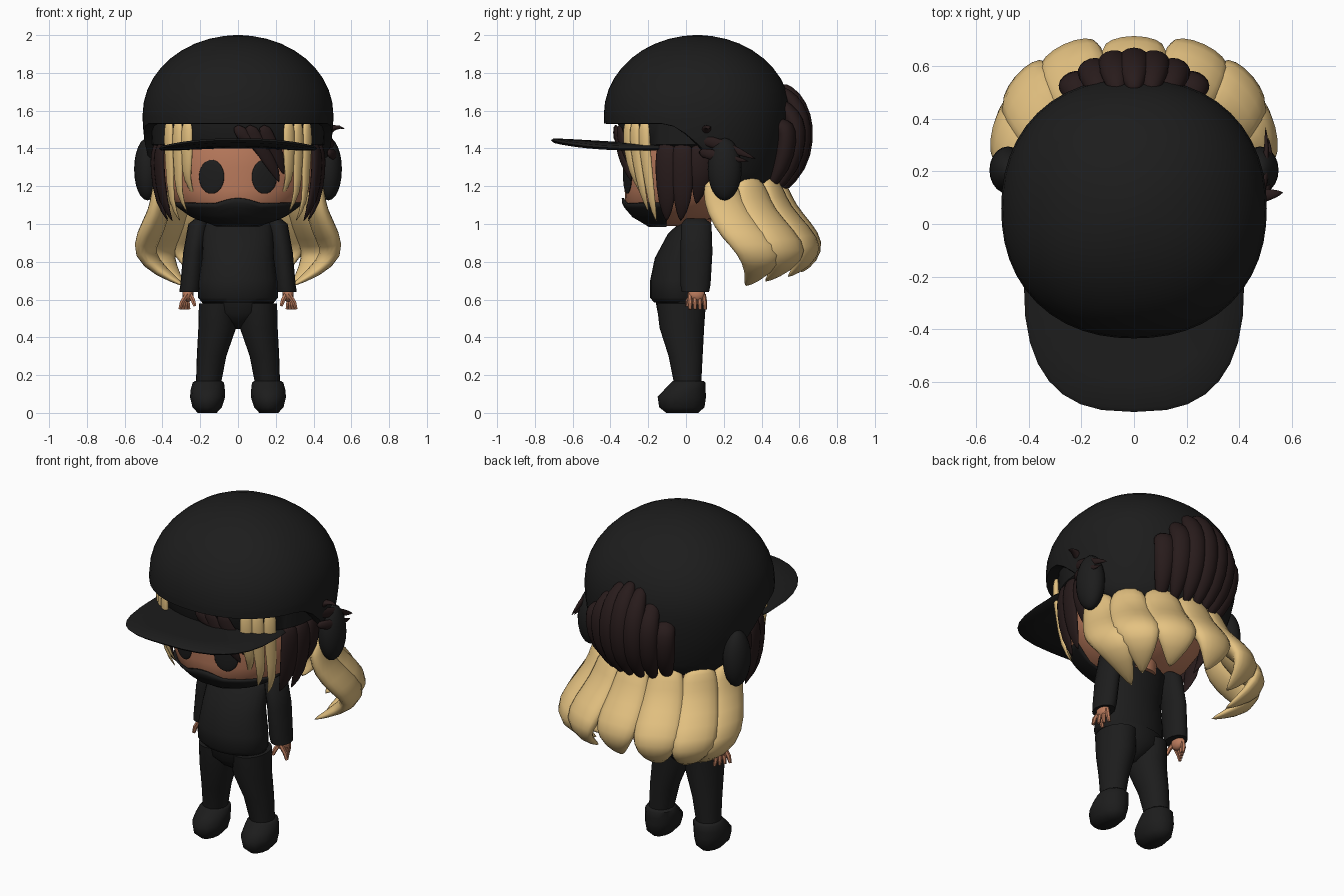
import bpy
import bmesh
from math import sin, cos, pi, radians, sqrt
from mathutils import Vector

cube = bpy.data.objects.get("Cube")
if cube:
    bpy.data.objects.remove(cube)


def material(name, rgb):
    m = bpy.data.materials.new(name)
    m.use_nodes = True
    m.diffuse_color = (*rgb, 1)
    bsdf = m.node_tree.nodes["Principled BSDF"]
    bsdf.inputs["Base Color"].default_value = (*rgb, 1)
    bsdf.inputs["Roughness"].default_value = 0.8
    return m


BLACK = material("black cloth", (0.012, 0.012, 0.012))
BROWN = material("dark brown hair", (0.021, 0.011, 0.011))
GOLD = material("golden hair", (0.78, 0.54, 0.22))
SKIN = material("skin", (0.5, 0.2, 0.11))


def finish(name, bm, mat, subdivide=False):
    bmesh.ops.recalc_face_normals(bm, faces=bm.faces)
    mesh = bpy.data.meshes.new(name)
    bm.to_mesh(mesh)
    bm.free()
    mesh.materials.append(mat)
    ob = bpy.data.objects.new(name, mesh)
    bpy.context.collection.objects.link(ob)
    bpy.ops.object.select_all(action='DESELECT')
    ob.select_set(True)
    bpy.context.view_layer.objects.active = ob
    if subdivide:
        bpy.ops.object.shade_smooth()
        soften = ob.modifiers.new("soften", 'SUBSURF')
        soften.levels = soften.render_levels = 1
    else:
        bpy.ops.object.shade_smooth_by_angle(angle=radians(50))
    return ob


def skin_rings(bm, rings, closed=True, caps=(True, True)):
    """Bridge a list of point rings with quads."""
    rows = [[bm.verts.new(p) for p in ring] for ring in rings]
    n = len(rows[0])
    for a, b in zip(rows, rows[1:]):
        for i in range(n if closed else n - 1):
            j = (i + 1) % n
            bm.faces.new((a[i], a[j], b[j], b[i]))
    for row, wanted in zip((rows[0], rows[-1]), caps):
        if wanted:
            bm.faces.new(row)


def oval(x, y, z, rx, ry, n=24):
    return [(x + rx * cos(2 * pi * i / n), y + ry * sin(2 * pi * i / n), z) for i in range(n)]


def loft(name, rings, mat, n=24):
    bm = bmesh.new()
    skin_rings(bm, [oval(*r, n=n) for r in rings])
    return finish(name, bm, mat)


def ball(name, center, radii, mat, turn=0):
    bm = bmesh.new()
    bmesh.ops.create_uvsphere(bm, u_segments=20, v_segments=12, radius=1)
    ob = finish(name, bm, mat)
    ob.location, ob.scale, ob.rotation_euler.z = center, radii, turn
    return ob


def strand(bm, path, sides, widths, thick, n=8):
    """Tapered flat lock of hair: sides are the across directions."""
    path = [Vector(p) for p in path]
    rings = []
    for i, p in enumerate(path):
        along = (path[min(i + 1, len(path) - 1)] - path[max(i - 1, 0)]).normalized()
        side = Vector(sides[i]).normalized()
        out = along.cross(side).normalized()
        t = thick * widths[i] / max(widths)
        rings.append([p + side * widths[i] * cos(2 * pi * k / n) + out * t * sin(2 * pi * k / n)
                      for k in range(n)])
    skin_rings(bm, rings)


# Head
HEAD = [(0.99, -0.08, 0.10, 0.10), (1.03, -0.06, 0.23, 0.20), (1.10, -0.02, 0.33, 0.30),
        (1.18, 0.0, 0.38, 0.325), (1.30, 0.02, 0.41, 0.355), (1.45, 0.04, 0.42, 0.37),
        (1.62, 0.05, 0.36, 0.32)]


def head_at(z):
    for a, b in zip(HEAD, HEAD[1:]):
        if z <= b[0]:
            t = (z - a[0]) / (b[0] - a[0])
            return [p + (q - p) * t for p, q in zip(a, b)][1:]
    return HEAD[-1][1:]


loft("head", [(0, cy, z, rx, ry) for z, cy, rx, ry in HEAD], SKIN, 32)
loft("neck", [(0, 0.05, 0.96, 0.09, 0.08), (0, 0.05, 1.1, 0.1, 0.09)], SKIN)
for s, label in ((1, "left"), (-1, "right")):
    ball(label + "_eye", (s * 0.14, -0.31, 1.25), (0.07, 0.012, 0.09), BLACK, s * radians(17))
    ball(label + "_ear_cover", (s * 0.48, 0.205, 1.29), (0.07, 0.09, 0.165), BLACK)


# Face mask with a raised nose in its upper edge
def mask_point(t, k):
    a = radians(-78 + 156 * k)
    nose = max(0, cos(4.5 * a)) if abs(a) < 0.4 else 0
    z = 0.985 + (0.12 + 0.032 * nose) * t
    cy, rx, ry = head_at(max(z, 0.99))
    return ((rx + 0.015) * sin(a), cy - (ry + 0.018) * cos(a), z)


bm = bmesh.new()
skin_rings(bm, [[mask_point(t / 6, k / 30) for k in range(31)] for t in range(7)], False, (False, False))
mask = finish("face_mask", bm, BLACK)
mask.modifiers.new("thickness", 'SOLIDIFY').thickness = 0.012


# Cap dome: short over the face, long over the nape, slightly squared in plan
def dome_ring(v, n=48):
    ring = []
    for i in range(n):
        a = 2 * pi * i / n
        off = abs((a * 180 / pi + 180) % 360 - 180)
        t = min(max((off - 68) / 56, 0), 1)
        low = 1.53 - 0.33 * t * t * (3 - 2 * t)
        if v <= 1:
            tilt = v * pi / 2
            z, r = 1.58 + 0.42 * cos(tilt), sin(tilt)
        else:
            z = 1.58 + (low - 1.58) * min(v - 1, 1)
            r = sqrt(1 - ((1.58 - z) / 0.7) ** 2)
            if v >= 2:
                r *= 0.97 if v == 2 else 0.8
        r *= (abs(sin(a)) ** 2.2 + abs(cos(a)) ** 2.2) ** (-1 / 2.2)
        ring.append((0.505 * r * sin(a), 0.06 - 0.495 * r * cos(a), z))
    return ring


bm = bmesh.new()
levels = [0.03] + [k / 10 for k in range(1, 11)] + [1.2, 1.4, 1.6, 1.8, 1.95, 2, 3]
skin_rings(bm, [dome_ring(v) for v in levels], caps=(True, False))
finish("cap_dome", bm, BLACK)
loft("cap_band", [(0, 0.04, 1.40, 0.42, 0.38), (0, 0.04, 1.42, 0.455, 0.395),
                  (0, 0.04, 1.56, 0.465, 0.40)], BLACK, 40)


# Brim: rounded, slightly arched and tipped up at the front
def brim_ring(r, lift, n=32):
    ring = []
    for i in range(n):
        a = 2 * pi * i / n
        c, s = cos(a), sin(a)
        x = 0.42 * r * abs(c) ** 0.75 * (1 if c > 0 else -1)
        y = -0.2 + (0.515 if s < 0 else 0.2) * r * abs(s) ** 0.75 * (1 if s > 0 else -1)
        tip = max(0, (-y - 0.3) / 0.41)
        ring.append((x, y, 1.418 + 0.025 * tip * tip - 0.018 * (x / 0.42) ** 2 + lift))
    return ring


bm = bmesh.new()
skin_rings(bm, [brim_ring(r, h) for r, h in ((0.4, 0.018), (0.75, 0.018), (0.97, 0.012), (1, 0),
                                             (0.97, -0.012), (0.75, -0.018), (0.4, -0.018))])
finish("cap_brim", bm, BLACK)


# Hair framing the face, placed by angle from the front
def around(a, z, r=1.0):
    a = radians(a)
    return (0.445 * r * sin(a), 0.03 - 0.405 * r * cos(a), z)


def across(a):
    return (cos(radians(a)), sin(radians(a)), 0)


def lock(bm, angles, heights, radii, widths, thick):
    path = [around(a, z, r) for a, z, r in zip(angles, heights, radii)]
    strand(bm, path, [across(a) for a in angles], widths, thick)


gold, brown = bmesh.new(), bmesh.new()
for s in (1, -1):
    for a, low in ((36, 1.14), (44, 1.06), (53, 1.01)):
        z = [1.56, 1.45, 1.32, low + 0.1, low]
        lock(gold, [s * k for k in (a, a, a + 1, a + 4, a + 3)], z, [1.02, 1.04, 1.0, 0.96, 0.82],
             [0.035, 0.04, 0.036, 0.026, 0.004], 0.02)
    for a, low in ((70, 1.01), (83, 1.01), (97, 1.1)):
        z = [1.43, 1.38, 1.28, low + 0.1, low]
        lock(brown, [s * k for k in (a, a, a, a, a - 3)], z, [0.96, 1.0, 1.0, 0.95, 0.84],
             [0.05, 0.06, 0.065, 0.055, 0.004], 0.025)
# Swept fringe
for start, end, low in ((8, 32, 1.22), (18, 36, 1.26), (0, 22, 1.31)):
    lock(brown, [start + (end - start) * t for t in (0, 0.2, 0.5, 0.8, 1)],
         [1.53, 1.44, low + 0.14, low + 0.06, low], [1.0, 0.99, 0.97, 0.95, 0.92],
         [0.04, 0.045, 0.05, 0.035, 0.003], 0.018)
# Loose tufts beside the left ear
up = [(0, 0, 1)] * 3
strand(brown, [(0.46, 0.03, 1.46), (0.51, 0.2, 1.42), (0.5, 0.38, 1.34)], up, [0.03, 0.04, 0.003], 0.02)
strand(brown, [(0.47, 0.06, 1.38), (0.53, 0.18, 1.36), (0.51, 0.34, 1.33)], up, [0.03, 0.035, 0.003], 0.02)
strand(brown, [(0.44, 0.1, 1.44), (0.51, 0.11, 1.53), (0.57, 0.12, 1.5)], [(0, 1, 0)] * 3,
       [0.03, 0.03, 0.003], 0.02)
finish("front_gold_hair", gold, GOLD, True)
finish("side_brown_hair", brown, BROWN, True)

# Back hair: brown bun of ribs over long wavy gold locks
bun, tail = bmesh.new(), bmesh.new()
for k in range(-3, 4):
    a = radians(k * 8)
    side = [(cos(a), -sin(a), 0)] * 6
    drop = 0.018 * k * k
    path = [(r * sin(a), 0.06 + r * cos(a) - drop / 4, z) for r, z in
            ((0.44, 1.74 - drop), (0.51, 1.68 - drop), (0.56, 1.57 - drop / 3),
             (0.57, 1.45), (0.54, 1.3), (0.45, 1.17))]
    strand(bun, path, side, [0.025, 0.058, 0.066, 0.068, 0.06, 0.02], 0.055)
for k in range(-3, 4):
    a = radians(k * 25)
    f = abs(k) / 3
    side = [(cos(a), -sin(a), 0)] * 7
    path = [(r * sin(a), 0.04 + r * cos(a) + d * f, z - 0.07 * f * (1.24 - z) / 0.48) for r, d, z in
            ((0.42, 0.03, 1.25), (0.46 - 0.04 * f, 0.04, 1.18), (0.49 - 0.06 * f, 0.07, 1.08),
             (0.575 - 0.08 * f, 0.15, 0.97), (0.64 - 0.12 * f, 0.22, 0.89),
             (0.625 - 0.2 * f, 0.24, 0.81), (0.565 - 0.28 * f, 0.2, 0.74))]
    strand(tail, path, side, [0.08, 0.115, 0.13, 0.15, 0.135, 0.085, 0.008], 0.068)
finish("back_brown_hair", bun, BROWN, True)
finish("long_gold_hair", tail, GOLD, True)

# Sweater and trousers
loft("sweater", [(0, -0.04, 0.585, 0.19, 0.13), (0, -0.045, 0.61, 0.212, 0.145), (0, -0.045, 0.7, 0.208, 0.145),
                 (0, -0.035, 0.82, 0.19, 0.13), (0, 0.005, 0.95, 0.185, 0.1), (0, 0.035, 1.0, 0.18, 0.075),
                 (0, 0.045, 1.04, 0.1, 0.06)], BLACK)
loft("trouser_seat", [(0, -0.02, 0.445, 0.02, 0.03), (0, -0.022, 0.48, 0.07, 0.085),
                      (0, -0.025, 0.53, 0.17, 0.125), (0, -0.03, 0.61, 0.2, 0.135)], BLACK)
for s, label in ((1, "left"), (-1, "right")):
    loft(label + "_trouser_leg", [(s * 0.107, -0.025, 0.58, 0.1, 0.13), (s * 0.11, -0.022, 0.45, 0.1, 0.118),
                                  (s * 0.14, -0.002, 0.3, 0.078, 0.09), (s * 0.158, 0.01, 0.14, 0.065, 0.07)], BLACK)
    loft(label + "_boot", [(s * 0.163, -0.02, 0, 0.05, 0.085), (s * 0.163, -0.022, 0.03, 0.078, 0.12),
                           (s * 0.161, -0.022, 0.085, 0.093, 0.128), (s * 0.16, -0.005, 0.125, 0.09, 0.108),
                           (s * 0.157, 0.012, 0.16, 0.083, 0.09), (s * 0.157, 0.012, 0.17, 0.07, 0.08)], BLACK, 12)
    loft(label + "_sleeve", [(s * 0.195, 0.05, 1.03, 0.03, 0.05), (s * 0.21, 0.055, 1.0, 0.053, 0.08),
                             (s * 0.235, 0.055, 0.85, 0.055, 0.085), (s * 0.25, 0.05, 0.68, 0.055, 0.08),
                             (s * 0.256, 0.05, 0.64, 0.055, 0.072)], BLACK, 16)
    # Hand with four fingers and a thumb
    ball(label + "_palm", (s * 0.265, 0.055, 0.628), (0.03, 0.045, 0.04), SKIN)
    hand = bmesh.new()
    for k in range(4):
        y = 0.02 + 0.024 * k
        strand(hand, [(s * 0.268, y, 0.63), (s * (0.297 - 0.01 * k), y * 1.08, 0.585),
                      (s * (0.308 - 0.016 * k), y * 1.1, 0.548)],
               [(0, 1, 0)] * 3, [0.013, 0.013, 0.009], 0.013, 6)
    strand(hand, [(s * 0.255, 0.03, 0.63), (s * 0.238, 0.01, 0.595), (s * 0.228, 0.005, 0.565)],
           [(0, 1, 0)] * 3, [0.013, 0.013, 0.009], 0.013, 6)
    finish(label + "_fingers", hand, SKIN)
